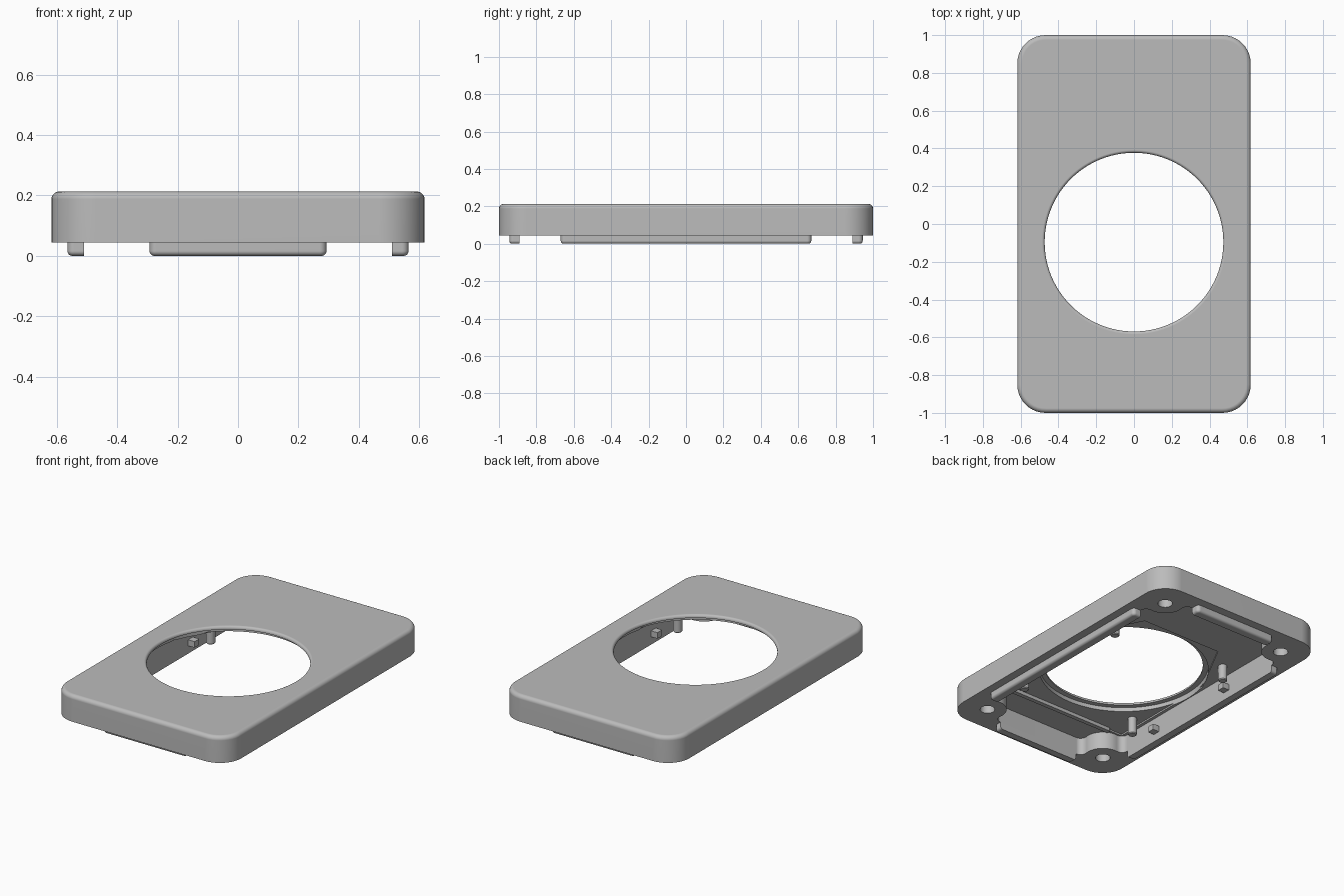
import bpy, bmesh
from math import sin, cos, pi, radians

if "Cube" in bpy.data.objects:
    bpy.data.objects.remove(bpy.data.objects["Cube"])

BOTTOM, TOP, CEILING = 0.045, 0.213, 0.157
HOLE_Y, HOLE_R = -0.096, 0.473
WALL_X, WALL_Y = 0.51, 0.89

gray = bpy.data.materials.new("matte gray")
gray.use_nodes = True
gray.diffuse_color = (0.5, 0.5, 0.5, 1)
gray.node_tree.nodes["Principled BSDF"].inputs["Base Color"].default_value = (0.5, 0.5, 0.5, 1)


def finish(name, bm):
    bmesh.ops.recalc_face_normals(bm, faces=bm.faces)
    mesh = bpy.data.meshes.new(name)
    bm.to_mesh(mesh)
    bm.free()
    mesh.materials.append(gray)
    obj = bpy.data.objects.new(name, mesh)
    bpy.context.collection.objects.link(obj)
    return obj


def arc(cx, cy, r, start, end, n):
    angles = [radians(start + (end - start) * i / n) for i in range(n + 1)]
    return [(cx + r * cos(a), cy + r * sin(a)) for a in angles]


def rounded_rect(cx, cy, hx, hy, r, n=10):
    pts = []
    for sx, sy, a in ((1, 1, 0), (-1, 1, 90), (-1, -1, 180), (1, -1, 270)):
        pts += arc(cx + sx * (hx - r), cy + sy * (hy - r), r, a, a + 90, n)
    return pts


def prism(name, outline, z0, z1, bevel=0, in_rim=None):
    """Extrude an outline; optionally round the edges whose ends satisfy in_rim."""
    bm = bmesh.new()
    face = bm.faces.new([bm.verts.new((x, y, z0)) for x, y in outline])
    top = bmesh.ops.extrude_face_region(bm, geom=[face])["geom"]
    for v in top:
        if isinstance(v, bmesh.types.BMVert):
            v.co.z = z1
    bmesh.ops.remove_doubles(bm, verts=bm.verts, dist=1e-5)
    if bevel:
        rim = [e for e in bm.edges if in_rim(e.verts[0].co, e.verts[1].co)]
        bmesh.ops.bevel(bm, geom=rim, offset=bevel, segments=5, profile=0.5, affect='EDGES')
    return finish(name, bm)


def lathe(name, profile, cx, cy, n=96):
    """Spin a closed (radius, z) profile whose ends lie on the axis."""
    bm = bmesh.new()
    rings = []
    for r, z in profile:
        count = n if r else 1
        rings.append([bm.verts.new((cx + r * cos(2 * pi * i / n), cy + r * sin(2 * pi * i / n), z))
                      for i in range(count)])
    for a, b in zip(rings, rings[1:]):
        for i in range(n):
            quad = [a[i % len(a)], a[(i + 1) % len(a)], b[(i + 1) % len(b)], b[i % len(b)]]
            bm.faces.new(list(dict.fromkeys(quad)))
    return finish(name, bm)


def cut(target, cutter):
    mod = target.modifiers.new("cut", 'BOOLEAN')
    mod.operation, mod.solver, mod.object = 'DIFFERENCE', 'EXACT', cutter
    bpy.context.view_layer.objects.active = target
    bpy.ops.object.modifier_apply(modifier=mod.name)
    bpy.data.objects.remove(cutter)


def ridge(name, half_length, distance, angle):
    """Wall extension below the rim: flat inside, rounded outside."""
    r = 0.022
    outline = [(-half_length, 0), (half_length, 0)]
    outline += arc(half_length - r, 0.055 - r, r, 0, 90, 6)
    outline += arc(r - half_length, 0.055 - r, r, 90, 180, 6)
    obj = prism(name, outline, 0, BOTTOM + 0.01, 0.016,
                lambda a, b: a.z < 1e-5 and b.z < 1e-5 and max(a.y, b.y) > 1e-5)
    mesh = obj.data
    for v in mesh.vertices:
        x, y = v.co.x, v.co.y + distance
        v.co.x, v.co.y = x * cos(angle) - y * sin(angle), x * sin(angle) + y * cos(angle)
    return obj


# Outer cover with rounded top rim
cover = prism("cover", rounded_rect(0, 0, 0.618, 1, 0.15), BOTTOM, TOP, 0.025,
              lambda a, b: min(a.z, b.z) > TOP - 1e-5)

# Inner cavity flowing around a round screw boss in each corner
boss = arc(0.47, 0.672, 0.04, 0, 97.4, 8)
boss += arc(0.45, 0.826, 0.115, 277.4, 171, 14)
boss += arc(0.297, 0.85, 0.04, -9, 90, 8)
cavity = list(boss)
cavity += [(-x, y) for x, y in reversed(boss)]
cavity += [(-x, -y) for x, y in boss]
cavity += [(x, -y) for x, y in reversed(boss)]
cut(cover, prism("cavity_cutter", cavity, -0.1, CEILING))

# Shallow ceiling recess with two clipped corners
recess = [(-0.49, -0.7), (0.49, -0.7), (0.49, 0.05), (0.285, 0.44), (-0.285, 0.44), (-0.49, 0.05)]
cut(cover, prism("recess_cutter", recess, 0.1, CEILING + 0.01))

# Round opening: stepped below, softly rounded above
lip_round = [(HOLE_R + 0.015 - 0.015 * cos(a), TOP - 0.015 + 0.015 * sin(a))
             for a in (radians(18 * i) for i in range(6))]
opening = [(0, 0.1), (0.505, 0.1), (0.505, 0.193), (HOLE_R, 0.193)] + lip_round
opening += [(HOLE_R + 0.015, 0.3), (0, 0.3)]
cut(cover, lathe("opening_cutter", opening, 0, HOLE_Y))

# Blind screw holes in the corner bosses
for sx in (-1, 1):
    for sy in (-1, 1):
        cut(cover, lathe("screw_cutter", [(0, -0.1), (0.044, -0.1), (0.044, 0.14), (0, 0.14)],
                         sx * 0.45, sy * 0.826, 32))

parts = [cover]
for s, side in ((-1, "right"), (1, "left")):
    # Locating ridges along the long sides
    parts.append(ridge(side + "_ridge", 0.67, WALL_X, -s * pi / 2))
    for y, place in ((HOLE_Y - 0.42, "front"), (HOLE_Y + 0.42, "back")):
        # Hanging posts beside the opening
        parts.append(lathe(f"{place}_{side}_post",
                           [(0, 0.055), (0.022, 0.055), (0.027, 0.06), (0.027, 0.18), (0, 0.18)],
                           s * 0.42, y, 24))
    for y, place in ((-0.4, "front"), (0.25, "back")):
        # Small snap tabs on the side walls
        parts.append(prism(f"{place}_{side}_tab", rounded_rect(s * 0.49, y, 0.025, 0.024, 0.004, 2),
                           0.05, 0.088))
# Locating ridges along the short ends
parts.append(ridge("front_ridge", 0.293, WALL_Y, pi))
parts.append(ridge("back_ridge", 0.293, WALL_Y, 0))
# Low rib across the front of the ceiling
parts.append(prism("ceiling_rib", rounded_rect(0, -0.7, 0.39, 0.014, 0.006, 3),
                   CEILING - 0.012, CEILING + 0.02))

# Smooth curves, crisp edges, flat broad faces
bpy.ops.object.select_all(action='DESELECT')
for p in parts:
    p.select_set(True)
bpy.context.view_layer.objects.active = cover
bpy.ops.object.shade_smooth_by_angle(angle=radians(35))
for p in parts:
    p.modifiers.new("flat_faces", 'WEIGHTED_NORMAL').keep_sharp = True
